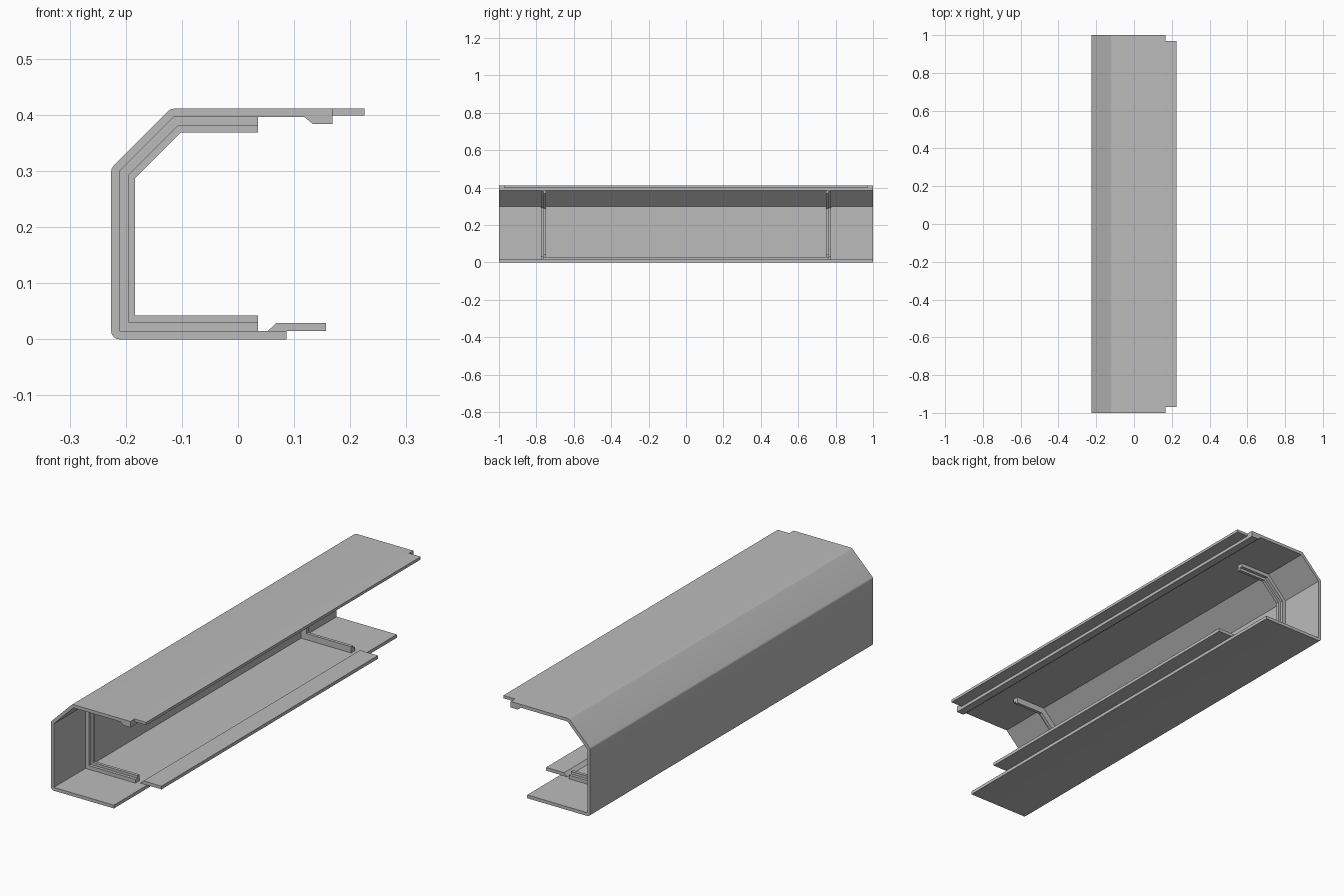
import bpy
import bmesh
import math
from mathutils import Vector

cube = bpy.data.objects.get("Cube")
if cube:
    bpy.data.objects.remove(cube, do_unlink=True)

grey = bpy.data.materials.new("plain grey")
grey.use_nodes = True
grey.diffuse_color = (0.5, 0.5, 0.5, 1)
grey.node_tree.nodes["Principled BSDF"].inputs["Base Color"].default_value = (0.5, 0.5, 0.5, 1)

LEFT, TOP, SHOULDER = -0.226, 0.411, 0.305   # outer faces of the casing
SKIN, STEP, CREST = 0.0145, 0.031, 0.0425    # depths below the outer face


def extrude(name, profile, y0, y1):
    """Extrude an x-z profile along y."""
    bm = bmesh.new()
    face = bm.faces.new([bm.verts.new((x, y0, z)) for x, z in profile])
    grown = bmesh.ops.extrude_face_region(bm, geom=[face])["geom"]
    moved = [v for v in grown if isinstance(v, bmesh.types.BMVert)]
    bmesh.ops.translate(bm, verts=moved, vec=(0, y1 - y0, 0))
    bmesh.ops.recalc_face_normals(bm, faces=bm.faces)
    mesh = bpy.data.meshes.new(name)
    bm.to_mesh(mesh)
    bm.free()
    mesh.materials.append(grey)
    obj = bpy.data.objects.new(name, mesh)
    bpy.context.collection.objects.link(obj)
    return obj


def outline(depth, x_low, x_high):
    """Open C-shaped line lying at a depth below the outer face."""
    slip = depth * (math.sqrt(2) - 1)
    return [(x_low, depth), (LEFT + depth, depth),
            (LEFT + depth, SHOULDER - slip),
            (LEFT + TOP - SHOULDER + slip, TOP - depth),
            (x_high, TOP - depth)]


def rounded(points, radius, steps=4):
    """Fillet the inner points of an open line."""
    result = [points[0]]
    for a, b, c in zip(points, points[1:], points[2:]):
        a, b, c = Vector(a), Vector(b), Vector(c)
        u, v = (a - b).normalized(), (c - b).normalized()
        half = u.angle(v) / 2
        centre = b + (u + v).normalized() * radius / math.sin(half)
        start = b + u * radius / math.tan(half) - centre
        end = b + v * radius / math.tan(half) - centre
        for i in range(steps + 1):
            result.append(tuple(centre + start.lerp(end, i / steps).normalized() * radius))
    return result + [points[-1]]


def band(outer, inner):
    return outer + inner[::-1]


# Casing wall
shell = extrude("casing_shell",
                band(rounded(outline(0, 0.086, 0.168), SKIN), outline(SKIN, 0.086, 0.168)),
                -1, 1)

# Upper edge: thin tongue and the bead below it
extrude("upper_tongue", [(0.168, TOP - 0.0125), (0.225, TOP - 0.0125),
                         (0.225, TOP), (0.168, TOP)], -0.97, 0.97)
extrude("upper_bead", [(0.118, TOP - SKIN), (0.133, 0.384),
                       (0.168, 0.384), (0.168, TOP - SKIN)], -1, 1)

# Lower edge: overlapping lip
extrude("lower_lip", [(0.053, SKIN), (0.157, SKIN),
                      (0.157, 0.029), (0.068, 0.029)], -0.765, 0.765)

# Stepped inner ribs near both ends
for side, label in ((-1, "front"), (1, "back")):
    end = 0.036
    extrude(label + "_rib_base", band(outline(SKIN, end, end), outline(STEP, end, end)),
            side * 0.748, side * 0.776)
    extrude(label + "_rib_crest", band(outline(STEP, end, end), outline(CREST, end, end)),
            side * 0.748, side * 0.762)

# Smooth the rounded casing corners
bpy.ops.object.select_all(action="DESELECT")
shell.select_set(True)
bpy.context.view_layer.objects.active = shell
bpy.ops.object.shade_smooth_by_angle(angle=math.radians(30))
